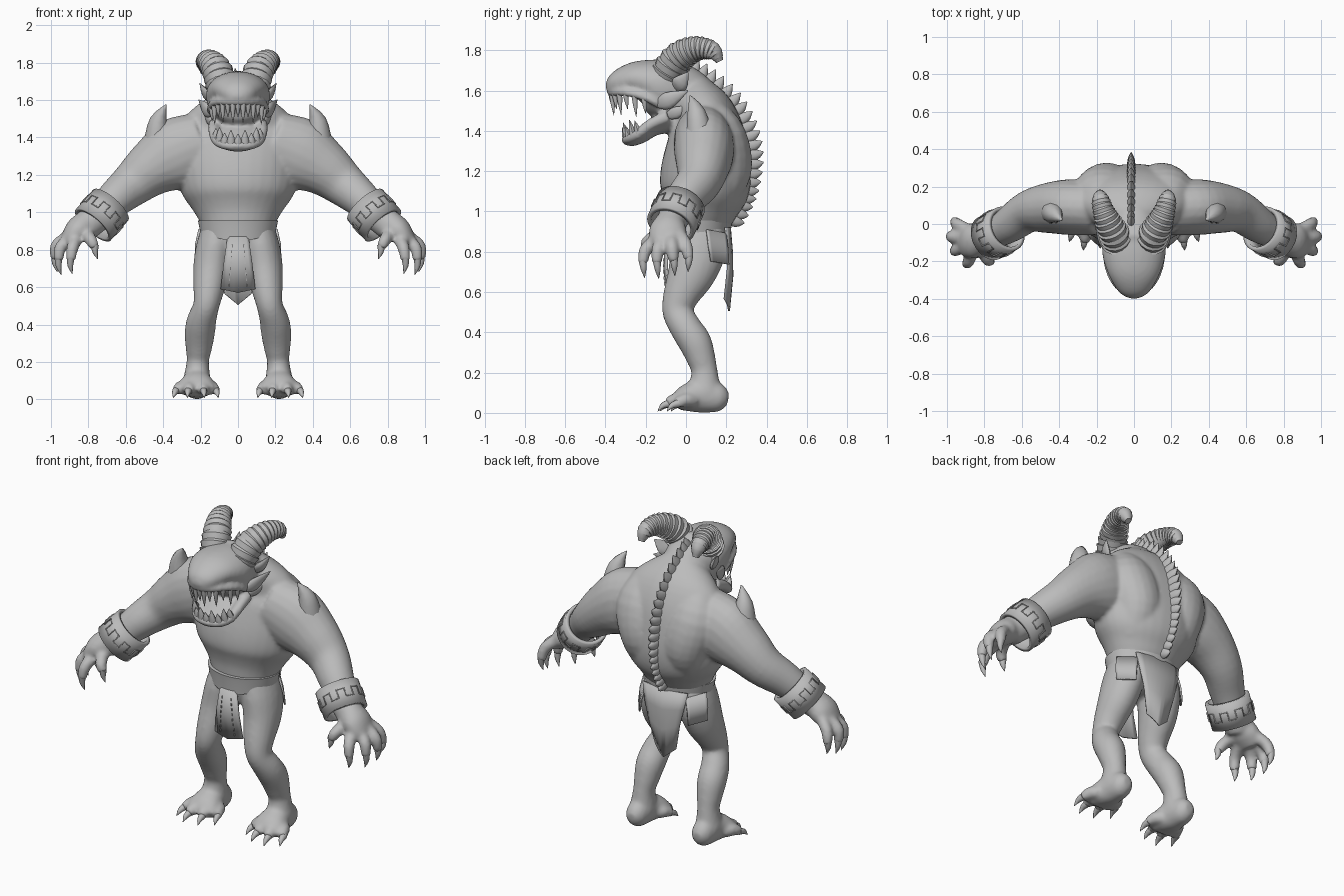
import bpy, bmesh, math
from mathutils import Vector, Matrix

if "Cube" in bpy.data.objects:
    bpy.data.objects.remove(bpy.data.objects["Cube"], do_unlink=True)

grey = bpy.data.materials.new("clay grey")
grey.use_nodes = True
grey.diffuse_color = (0.5, 0.5, 0.5, 1)
grey.node_tree.nodes["Principled BSDF"].inputs["Base Color"].default_value = grey.diffuse_color
X, Y, Z = Vector((1, 0, 0)), Vector((0, 1, 0)), Vector((0, 0, 1))
BOTH = (1, -1)


def spline(points, steps):
    """Catmull-Rom through tuples of any length."""
    out, last = [], len(points) - 1
    for i in range(last):
        p0, p1, p2, p3 = (points[min(max(i + k, 0), last)] for k in (-1, 0, 1, 2))
        for s in range(steps):
            t = s / steps
            out.append(tuple(b + t * (c - a + t * (2 * a - 5 * b + 4 * c - d + t * (3 * (b - c) + d - a))) / 2
                             for a, b, c, d in zip(p0, p1, p2, p3)))
    return out + [tuple(points[-1])]


def loft(bm, sections, ref=Y, sides=(1,), n=20, steps=4):
    """Skin elliptical sections (x, y, z, a, b) that follow a path."""
    secs = spline(sections, steps)
    centres = [Vector(s[:3]) for s in secs]
    for side in sides:
        rings = []
        for i, s in enumerate(secs):
            t = (centres[min(i + 1, len(secs) - 1)] - centres[max(i - 1, 0)]).normalized()
            u = ref.cross(t).normalized()
            v = t.cross(u)
            ring = []
            for k in range(n):
                ang = math.tau * k / n
                p = centres[i] + u * s[3] * math.cos(ang) + v * s[-1] * math.sin(ang)
                ring.append(bm.verts.new((p.x * side, p.y, p.z)))
            rings.append(ring)
        for r, q in zip(rings, rings[1:]):
            for k in range(n):
                bm.faces.new((r[k], r[(k + 1) % n], q[(k + 1) % n], q[k]))
        bm.faces.new(rings[0])
        bm.faces.new(rings[-1])


def finish(bm, name, angle=40):
    bmesh.ops.recalc_face_normals(bm, faces=bm.faces)
    mesh = bpy.data.meshes.new(name)
    bm.to_mesh(mesh)
    bm.free()
    ob = bpy.data.objects.new(name, mesh)
    bpy.context.collection.objects.link(ob)
    mesh.materials.append(grey)
    bpy.ops.object.select_all(action='DESELECT')
    ob.select_set(True)
    bpy.context.view_layer.objects.active = ob
    bpy.ops.object.shade_smooth_by_angle(angle=math.radians(angle))
    return ob


def spike(bm, base, tip, a, b=None, ref=Y, sides=(1,), bend=(0, 0, 0)):
    b = b or a
    base, tip = Vector(base), Vector(tip)
    mid = base.lerp(tip, 0.5) + Vector(bend)
    loft(bm, [(*base, a, b), (*mid, a * .7, b * .7), (*tip, a * .05, b * .05)], ref, sides, 10, 3)


# Body: overlapping lofts fused into one skin
body = bmesh.new()
loft(body, [(0, .06, .77, .13, .11), (0, .06, .85, .175, .135), (0, .06, .93, .195, .15), (0, .075, 1.01, .24, .18),
            (0, .09, 1.1, .3, .22), (0, .1, 1.22, .325, .222), (0, .105, 1.38, .33, .19),
            (0, .09, 1.48, .3, .155), (0, .045, 1.56, .22, .125), (0, .01, 1.62, .13, .1)], n=32)
loft(body, [(.13, .14, 1.03, .1, .09), (.14, .18, 1.2, .14, .145), (.17, .175, 1.37, .15, .125),
            (.16, .1, 1.5, .1, .09)], sides=BOTH)
loft(body, [(.18, .08, 1.37, .17, .14), (.33, .09, 1.31, .195, .15), (.46, .085, 1.235, .152, .135),
            (.565, .065, 1.15, .12, .112), (.66, .0, 1.07, .1, .098), (.74, -.05, .99, .085, .08),
            (.82, -.085, .92, .08, .075)], sides=BOTH)
loft(body, [(.09, .06, .95, .09, .12), (.122, .06, .82, .1, .14), (.142, .03, .7, .098, .122),
            (.157, -.025, .58, .082, .09), (.17, -.04, .5, .07, .077), (.195, 0, .42, .079, .079),
            (.205, .045, .35, .081, .082), (.21, .075, .27, .07, .072), (.215, .092, .2, .06, .066),
            (.22, .09, .1, .075, .09)], sides=BOTH)
loft(body, [(.22, .21, .07, .03, .03), (.22, .17, .075, .06, .07), (.22, .08, .085, .075, .085),
            (.22, 0, .072, .095, .068), (.22, -.05, .05, .098, .042)], Z, BOTH)
# Neck, skull and lower jaw
loft(body, [(0, .12, 1.48, .19, .12), (0, .02, 1.54, .16, .13), (0, -.09, 1.55, .13, .12)], Z)
loft(body, [(0, .08, 1.58, .1, .09), (0, 0, 1.6, .14, .125), (0, -.1, 1.61, .168, .157), (0, -.17, 1.64, .168, .12),
            (0, -.25, 1.655, .145, .09), (0, -.32, 1.64, .11, .07), (0, -.365, 1.615, .075, .05),
            (0, -.39, 1.6, .035, .02)], Z, n=28)
loft(body, [(0, -.04, 1.46, .12, .07), (0, -.15, 1.42, .125, .042), (0, -.22, 1.375, .112, .036),
            (0, -.27, 1.35, .08, .028), (0, -.295, 1.345, .045, .018)], Z)


def arch(half):
    return half + [(-p[0], *p[1:]) for p in reversed(half[:-1])]


lip = arch([(.145, -.13, 1.53, .02), (.142, -.21, 1.57, .022), (.108, -.3, 1.592, .022),
            (.055, -.355, 1.592, .022), (0, -.372, 1.592, .022)])
gum = arch([(.125, -.09, 1.47, .035), (.13, -.17, 1.435, .03), (.115, -.235, 1.385, .028),
            (.07, -.28, 1.36, .026), (0, -.295, 1.355, .026)])
loft(body, lip, Z, n=12)
loft(body, gum, Z, n=12)
# Palm, fingers and toes, each ending in a claw
loft(body, [(.8, -.08, .95, .07, .07), (.86, -.09, .9, .07, .095), (.91, -.095, .845, .045, .08)], sides=BOTH)
claws = bmesh.new()
fingers = [((.81, -.13, .89), (.785, -.19, .85), (.765, -.2, .81), (.75, -.2, .75)),
           ((.86, -.14, .86), (.885, -.2, .81), (.895, -.215, .74), (.885, -.205, .67)),
           ((.9, -.11, .86), (.95, -.14, .81), (.96, -.145, .74), (.945, -.135, .665)),
           ((.91, -.07, .87), (.972, -.07, .82), (.978, -.06, .75), (.965, -.055, .68)),
           ((.89, -.03, .88), (.945, 0, .83), (.96, .015, .76), (.95, .01, .7))]
for root, knuckle, end, tip in fingers:
    loft(body, [(*root, .034), (*knuckle, .033), (*end, .026)], X if root[0] < .82 else Y, BOTH, 12)
    spike(claws, Vector(end) + Z * .015, tip, .021, sides=BOTH, bend=(.006, 0, 0))
for root, x, y in ((.16, .12, -.03), (.2, .185, -.085), (.25, .265, -.095), (.28, .33, -.05)):
    loft(body, [(root, .03, .06, .04), ((root + x) / 2, y + .05, .065, .036), (x, y, .047, .027)], Z, BOTH, 12)
    spike(claws, (x, y + .015, .048), (x + (x - .22) * .15, y - .045, .008), .021, ref=Z, sides=BOTH, bend=(0, -.005, .008))
finish(claws, "claws")

skin = finish(body, "body", 180)
mod = skin.modifiers.new("Fuse", 'REMESH')
mod.mode, mod.voxel_size, mod.use_smooth_shade = 'VOXEL', .011, True
mod = skin.modifiers.new("Soften", 'SMOOTH')
mod.factor, mod.iterations = .5, 8

# Teeth along both jaws: thin fangs above, stubby tusks below
teeth = bmesh.new()
for i, p in enumerate(spline(lip, 2)[2:-2]):
    spike(teeth, p[:3], (p[0] * .97, p[1] + .01, p[2] - (.115 if i % 2 else .085)), .016)
for i, p in enumerate(spline(gum, 2)[4:-4]):
    spike(teeth, p[:3], (p[0] * 1.03, p[1] - .02, p[2] + (.085 if i % 2 else .065)), .026, .02)
finish(teeth, "teeth")

# Ridged horns made of flared segments
horns = bmesh.new()
curl = spline([(.085, -.1, 1.67, .082), (.11, -.045, 1.755, .078), (.145, .025, 1.8, .066), (.168, .085, 1.81, .054),
               (.18, .138, 1.792, .043), (.182, .168, 1.745, .018)], 3)
rings = []
for p, q in zip(curl, curl[1:]):
    rings += [(*p[:3], p[3] * .95), (*(a + (b - a) * .85 for a, b in zip(p[:3], q)), q[3] * 1.08)]
loft(horns, rings + [curl[-1]], X, BOTH, 16, 1)
finish(horns, "horns", 25)

# Cheek fins and shoulder spikes
fins = bmesh.new()
for pts in ([(.14, -.15, 1.53, .015), (.172, -.09, 1.55, .042), (.21, .01, 1.6, .003)],
            [(.13, -.06, 1.61, .02), (.172, -.03, 1.635, .042), (.205, .01, 1.69, .003)],
            [(.12, -.1, 1.47, .012), (.15, -.05, 1.49, .03), (.185, .02, 1.52, .003)]):
    loft(fins, [(*p, p[3] * .45) for p in pts], X, BOTH, 12)
finish(fins, "cheek_fins")
spikes = bmesh.new()
spike(spikes, (.435, .065, 1.39), (.385, .02, 1.575), .066, sides=BOTH, bend=(.015, .008, .01))
finish(spikes, "shoulder_spikes")

# Row of spines down the back
spines = bmesh.new()
ridge = spline([(0, .0, 1.69), (0, .1, 1.63), (0, .21, 1.53), (0, .28, 1.41), (0, .31, 1.28),
                (0, .3, 1.15), (0, .265, 1.04), (0, .21, .94)], 3)
for p, q in zip(ridge, ridge[1:]):
    d = (Vector(q) - Vector(p)).normalized()
    out = Vector((0, -d.z, d.y))
    base = Vector(p) - X * .015
    spike(spines, base - out * .03, base + out * .075 + Z * .015, .042, .028, X, bend=out * .012 - Z * .006)
finish(spines, "back_spines")

# Wrist cuffs with a stepped border line
for side, label in ((1, "left"), (-1, "right")):
    axis = Vector((.62 * side, -.33, -.7))
    place = Matrix.Translation((.728 * side, -.05, .985)) @ axis.to_track_quat('Z', 'Y').to_matrix().to_4x4()
    cuff = bmesh.new()
    bmesh.ops.create_cone(cuff, segments=40, radius1=.125, radius2=.125, depth=.15, matrix=place)
    ob = finish(cuff, label + "_cuff")
    mod = ob.modifiers.new("Wall", 'SOLIDIFY')
    mod.thickness, mod.offset = .022, -1
    line = bpy.data.curves.new(label + "_cuff_border", 'CURVE')
    line.dimensions, line.bevel_depth = '3D', .004
    path = line.splines.new('POLY')
    path.use_cyclic_u = True
    path.points.add(35)
    for i, pt in enumerate(path.points):
        ang = math.tau * (i // 2) / 18
        h = .024 if ((i + 1) // 2) % 2 else -.024
        pt.co = (*(place @ Vector((.127 * math.cos(ang), .127 * math.sin(ang), h))), 1)
    line.materials.append(grey)
    bpy.context.collection.objects.link(bpy.data.objects.new(label + "_cuff_border", line))

# Belt dipping to a point at the front
belt = bmesh.new()
loft(belt, [(0, .06, .885, .2, .16), (0, .06, .92, .207, .165), (0, .06, .955, .214, .17)], n=48, steps=1)
for v in belt.verts:
    if v.co.y < .06:
        v.co.z -= max(0, 1 - abs(v.co.x) / .2) * (.05 if v.co.z < .9 else 0)
finish(belt, "belt")


def cloth(name, rows, across, bulge, tip):
    """Hanging cloth from rows (x, y, z, half width); tip lifts the corners of the hem."""
    bm = bmesh.new()
    grid, cols = [], 8
    for i, (x, y, z, w) in enumerate(rows):
        us = [2 * k / cols - 1 for k in range(cols + 1)]
        lift = tip * i / (len(rows) - 1)
        grid.append([bm.verts.new(Vector((x, y, z)) + Vector(across) * u * w + Vector(bulge) * u * u
                                  + Z * lift * abs(u)) for u in us])
    for r, q in zip(grid, grid[1:]):
        for k in range(cols):
            bm.faces.new((r[k], r[k + 1], q[k + 1], q[k]))
    ob = finish(bm, name)
    mod = ob.modifiers.new("Thickness", 'SOLIDIFY')
    mod.thickness, mod.offset = .01, 0


cloth("front_loincloth", [(0, -.1, .87, .055), (0, -.107, .72, .075), (0, -.095, .57, .092)], X, (0, .012, 0), .02)
cloth("back_loincloth", [(0, .218, .92, .15), (0, .228, .8, .13), (0, .23, .68, .105), (0, .213, .505, .07)],
      X, (0, -.022, 0), .06)
for side, label in ((1, "left"), (-1, "right")):
    cloth(label + "_hip_flap", [(.172 * side, .15, .9, .06), (.19 * side, .16, .82, .06), (.195 * side, .168, .745, .055)],
          (-.6 * side, .8, -.15), (0, 0, 0), 0)

# Stitches on the front cloth
stitches = bmesh.new()
for i in range(8):
    for side in BOTH:
        spot = Matrix.Translation((side * (.03 + i * .0025), -.111 + max(0, i - 4) * .003, .82 - i * .03))
        bmesh.ops.create_cube(stitches, size=.014, matrix=spot @ Matrix.Diagonal((.25, .5, 1, 1)))
finish(stitches, "stitches")
